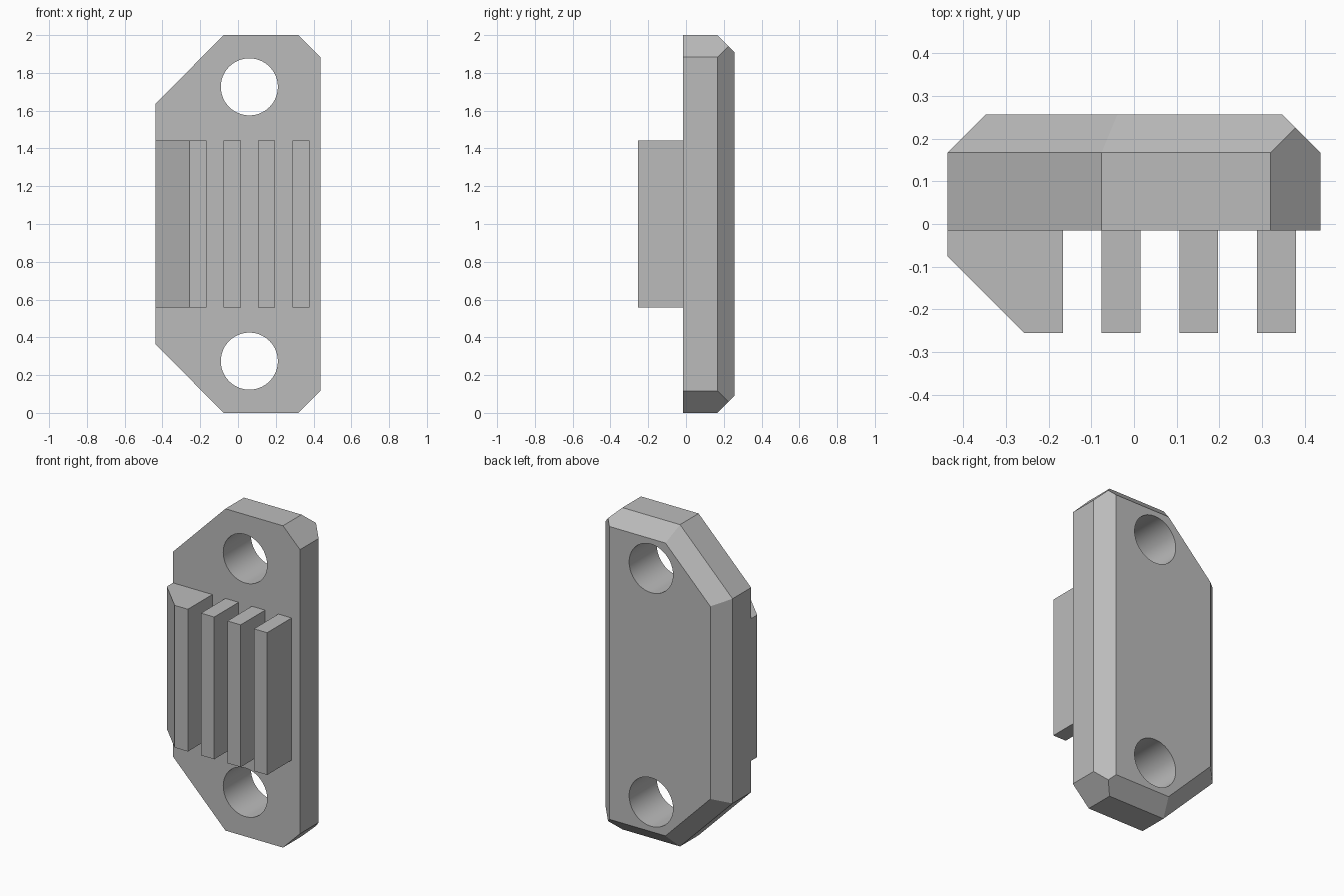
import bpy, bmesh, math
from mathutils import Vector, Matrix

if "Cube" in bpy.data.objects:
    bpy.data.objects.remove(bpy.data.objects["Cube"])

grey = bpy.data.materials.new("plain grey")
grey.diffuse_color = (0.5, 0.5, 0.5, 1)
grey.use_nodes = True
grey.node_tree.nodes["Principled BSDF"].inputs["Base Color"].default_value = grey.diffuse_color

Y_FRONT, Y_EDGE, Y_BACK = -0.015, 0.167, 0.257
BEVEL = Y_BACK - Y_EDGE


def make_object(name, bm):
    bmesh.ops.recalc_face_normals(bm, faces=bm.faces)
    mesh = bpy.data.meshes.new(name)
    bm.to_mesh(mesh)
    bm.free()
    mesh.materials.append(grey)
    ob = bpy.data.objects.new(name, mesh)
    bpy.context.collection.objects.link(ob)
    return ob


def loft(rings):
    """Closed solid through a list of equal-length point rings."""
    bm = bmesh.new()
    vs = [[bm.verts.new(p) for p in ring] for ring in rings]
    n = len(vs[0])
    for a, b in zip(vs, vs[1:]):
        for i in range(n):
            j = (i + 1) % n
            bm.faces.new((a[i], a[j], b[j], b[i]))
    bm.faces.new(vs[0])
    bm.faces.new(vs[-1])
    return bm


# Mounting plate: outline with two long diagonals, back edge bevelled all round
half = [(-0.437, 0.636), (-0.076, 1.0), (0.437, 1.0)]
m = BEVEL * math.tan(math.radians(22.5))
inner = [(-0.437 + BEVEL, 0.636 - m), (-0.076 + m, 1 - BEVEL), (0.437 - BEVEL, 1 - BEVEL)]


def ring(pts, y):
    full = pts + [(x, -z) for x, z in reversed(pts)]
    return [(x, y, z + 1) for x, z in full]


plate_bm = loft([ring(half, Y_FRONT), ring(half, Y_EDGE), ring(inner, Y_BACK)])

# Small corner cuts on the right side, made straight through the bevel
for s in (1, -1):
    bmesh.ops.bisect_plane(plate_bm, geom=plate_bm.verts[:] + plate_bm.edges[:] + plate_bm.faces[:],
                           plane_co=(0.32, 0, 1 + s), plane_no=Vector((1, 0, s)).normalized(),
                           clear_outer=True)
    bmesh.ops.holes_fill(plate_bm, edges=[e for e in plate_bm.edges if e.is_boundary])
plate = make_object("mounting_plate", plate_bm)

# Screw holes
for z in (0.274, 1.726):
    bm = bmesh.new()
    bmesh.ops.create_cone(bm, cap_ends=True, segments=64, radius1=0.151, radius2=0.151, depth=1,
                          matrix=Matrix.Translation((0.06, 0.12, z)) @ Matrix.Rotation(math.pi / 2, 4, 'X'))
    cutter = make_object("hole_cutter", bm)
    cutter.hide_render = True
    mod = plate.modifiers.new("hole", 'BOOLEAN')
    mod.operation, mod.solver, mod.object = 'DIFFERENCE', 'EXACT', cutter
    bpy.context.view_layer.objects.active = plate
    bpy.ops.object.modifier_apply(modifier=mod.name)
    bpy.data.objects.remove(cutter)

bpy.ops.object.select_all(action='DESELECT')
plate.select_set(True)
bpy.context.view_layer.objects.active = plate
bpy.ops.object.shade_smooth_by_angle(angle=math.radians(20))

# Four upright ribs on the front, the leftmost wider with a slanted corner
Y_RIB = -0.255
profiles = {"wide_rib": [(-0.437, Y_FRONT), (-0.437, -0.075), (-0.257, Y_RIB),
                         (-0.166, Y_RIB), (-0.166, Y_FRONT)]}
for i in range(3):
    x = -0.076 + 0.182 * i
    profiles[f"rib_{i + 1}"] = [(x, Y_FRONT), (x, Y_RIB), (x + 0.091, Y_RIB), (x + 0.091, Y_FRONT)]
for name, pts in profiles.items():
    make_object(name, loft([[(x, y, z) for x, y in pts] for z in (0.559, 1.443)]))
